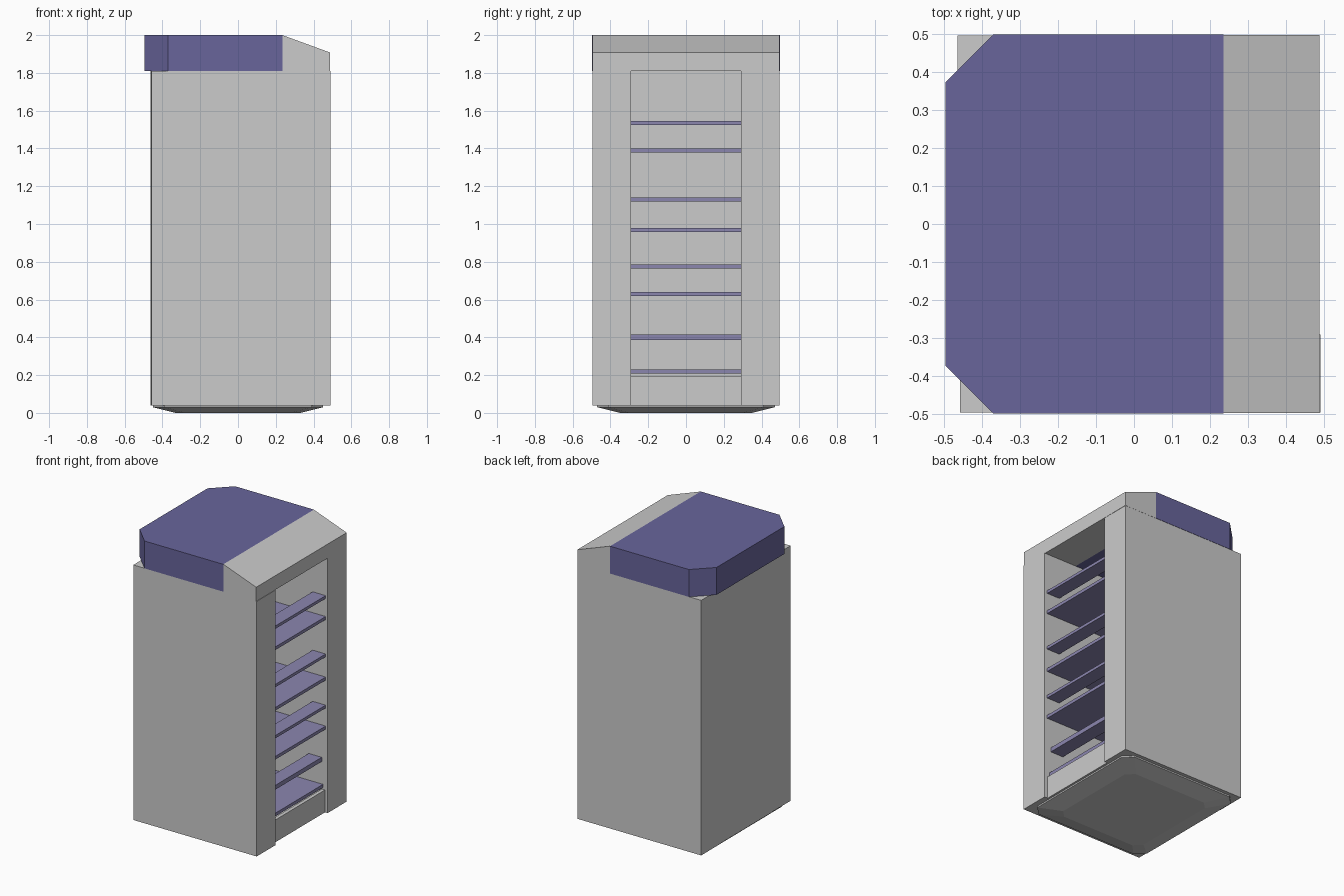
import bpy, bmesh

if "Cube" in bpy.data.objects:
    bpy.data.objects.remove(bpy.data.objects["Cube"])


def material(name, rgb):
    m = bpy.data.materials.new(name)
    m.diffuse_color = (*rgb, 1)
    m.use_nodes = True
    m.node_tree.nodes["Principled BSDF"].inputs["Base Color"].default_value = m.diffuse_color
    return m


CAP = material("dark_purple", (0.14, 0.13, 0.33))
SHELF = material("light_purple", (0.26, 0.24, 0.43))


def finish(name, bm, mat=None):
    bmesh.ops.recalc_face_normals(bm, faces=bm.faces)
    me = bpy.data.meshes.new(name)
    bm.to_mesh(me)
    bm.free()
    ob = bpy.data.objects.new(name, me)
    bpy.context.collection.objects.link(ob)
    if mat:
        me.materials.append(mat)
    return ob


def loft(name, rings, mat=None):
    """Join matching outlines into a closed solid."""
    bm = bmesh.new()
    loops = [[bm.verts.new(p) for p in r] for r in rings]
    n = len(loops[0])
    for a, b in zip(loops, loops[1:]):
        for i in range(n):
            j = (i + 1) % n
            bm.faces.new((a[i], a[j], b[j], b[i]))
    bm.faces.new(loops[0])
    bm.faces.new(loops[-1])
    return finish(name, bm, mat)


def box(name, x0, x1, y0, y1, z0, z1, mat=None):
    base = [(x0, y0), (x1, y0), (x1, y1), (x0, y1)]
    return loft(name, [[(x, y, z) for x, y in base] for z in (z0, z1)], mat)


def cut_rect(hx, hy, c, z):
    """Rectangle outline with cut corners at height z."""
    return [(-hx + c, -hy, z), (hx - c, -hy, z), (hx, -hy + c, z), (hx, hy - c, z),
            (hx - c, hy, z), (-hx + c, hy, z), (-hx, hy - c, z), (-hx, -hy + c, z)]


BOTTOM, TOP, INNER, OUTER = 0.04, 1.81, 0.29, 0.495

# Cabinet sides, back and kick panel
box("front_side_block", -0.457, 0.49, -OUTER, -INNER, BOTTOM, TOP)
box("rear_side_block", -0.463, 0.485, INNER, OUTER, BOTTOM, TOP)
box("back_panel", -0.46, -0.43, -INNER, INNER, BOTTOM, TOP)
box("kick_panel", 0.44, 0.465, -INNER, INNER, BOTTOM, 0.195)

# Tapered foot pan
loft("base_pan", [cut_rect(0.33, 0.35, 0.05, 0.0),
                  cut_rect(0.45, 0.47, 0.06, 0.03),
                  cut_rect(0.45, 0.47, 0.06, 0.042)])

# Hood with two cut corners
hood = [(0.235, -0.497), (0.235, 0.497), (-0.37, 0.497),
        (-0.495, 0.372), (-0.495, -0.372), (-0.37, -0.497)]
loft("hood", [[(x, y, z) for x, y in hood] for z in (TOP, 2.0)], CAP)

# Sloped header over the opening
header = [(0.235, TOP), (0.487, TOP), (0.487, 1.908), (0.235, 2.0)]
loft("sloped_header", [[(x, y, z) for x, z in header] for y in (-0.496, 0.496)])

# Pairs of shelves: narrow ledge above a deep shelf
tiers = [(0.415, 0.03, 0.44, 0.23, 0.45), (0.785, 0.02, 0.47, 0.64, 0.47),
         (1.14, 0.02, 0.47, 0.98, 0.47), (1.545, 0.02, 0.47, 1.40, 0.47)]
for i, (z_up, t, x_up, z_low, x_low) in enumerate(tiers, 1):
    box(f"narrow_ledge_{i}", x_up - 0.1, x_up, -INNER, INNER, z_up - t, z_up, SHELF)
    box(f"deep_shelf_{i}", -0.43, x_low, -INNER, INNER, z_low - 0.022, z_low, SHELF)
